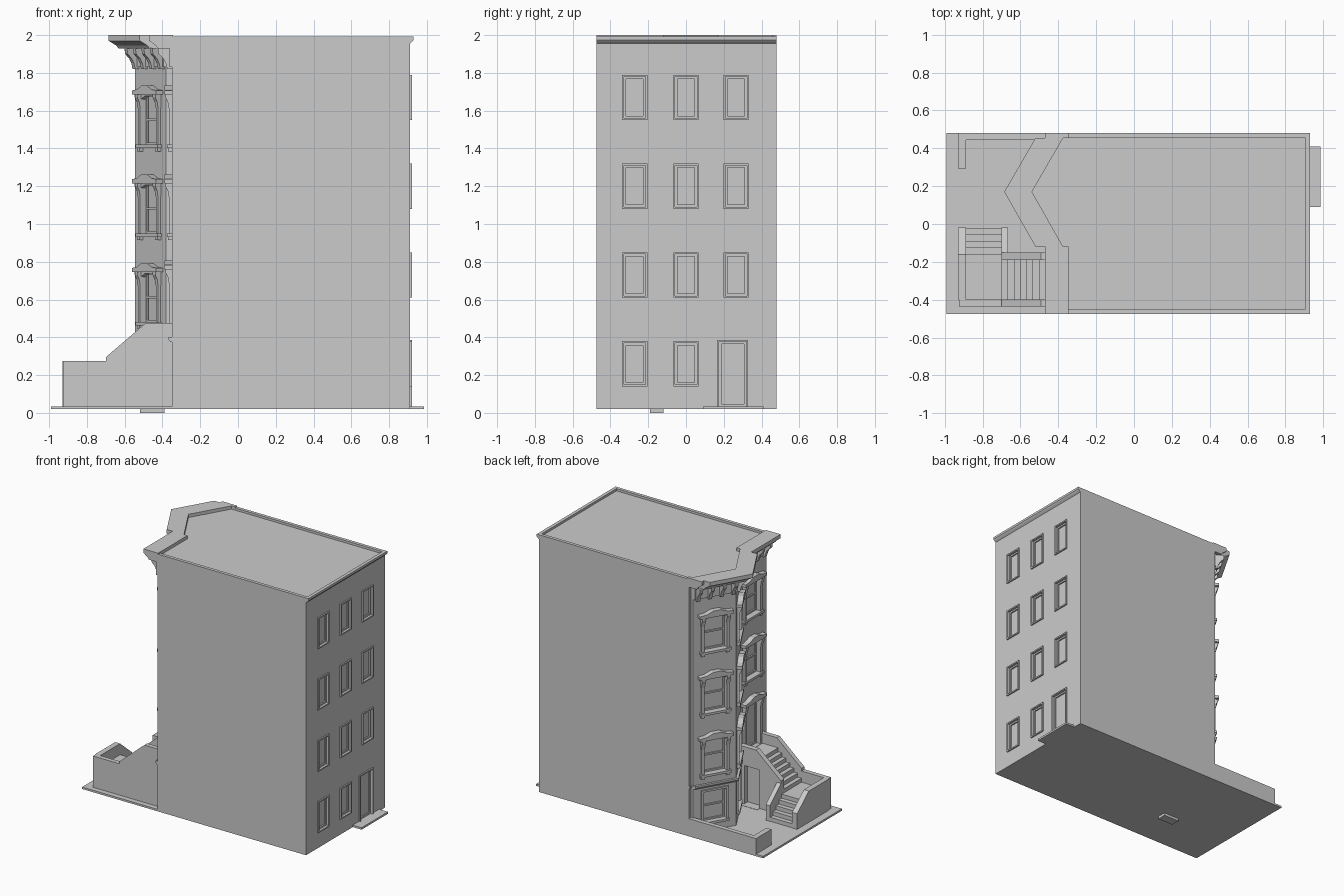
import bpy, bmesh
from mathutils import Vector, Matrix

if "Cube" in bpy.data.objects:
    bpy.data.objects.remove(bpy.data.objects["Cube"])

parts = {}


def add_prism(name, bottom, top):
    """Solid between two matching loops of 3D points, added to a named part."""
    bm = parts.setdefault(name, bmesh.new())
    a = [bm.verts.new(p) for p in bottom]
    b = [bm.verts.new(p) for p in top]
    n = len(a)
    fs = [bm.faces.new(a), bm.faces.new(b)]
    fs += [bm.faces.new((a[i], a[(i + 1) % n], b[(i + 1) % n], b[i])) for i in range(n)]
    bmesh.ops.recalc_face_normals(bm, faces=fs)


def box(name, x0, x1, y0, y1, z0, z1):
    q = [(x0, y0), (x1, y0), (x1, y1), (x0, y1)]
    add_prism(name, [(x, y, z0) for x, y in q], [(x, y, z1) for x, y in q])


class Wall:
    """Local frame on a wall: u along it, n outward, z up."""
    def __init__(self, x, y, nx, ny):
        self.o = Vector((x, y, 0))
        self.n = Vector((nx, ny, 0)).normalized()
        self.u = Vector((0, 0, 1)).cross(self.n)

    def p(self, u, n, z):
        return self.o + self.u * u + self.n * n + Vector((0, 0, z))

    def face(self, name, pts, n0, n1):
        add_prism(name, [self.p(u, n0, z) for u, z in pts], [self.p(u, n1, z) for u, z in pts])

    def box(self, name, u0, u1, n0, n1, z0, z1):
        self.face(name, [(u0, z0), (u1, z0), (u1, z1), (u0, z1)], n0, n1)

    def section(self, name, pts, u0, u1):
        add_prism(name, [self.p(u0, n, z) for n, z in pts], [self.p(u1, n, z) for n, z in pts])


def front_line(o):
    """Street facade line with its pointed bay, offset outward by o."""
    k = 1.17 * o
    return [(-.35 - o, -.475), (-.35 - o, -.12), (-.38 - k, -.12), (-.545 - k, .17),
            (-.38 - k, .455), (-.35 - o, .455), (-.35 - o, .48)]


def sweep(name, prof):
    """Sweep an (offset, z) profile along the street facade."""
    bm = parts.setdefault(name, bmesh.new())
    cols = [[bm.verts.new((x, y, z)) for x, y in front_line(o)] for o, z in prof]
    fs = [bm.faces.new([c[0] for c in cols]), bm.faces.new([c[-1] for c in cols])]
    for i in range(len(cols)):
        a, b = cols[i], cols[(i + 1) % len(cols)]
        fs += [bm.faces.new((a[j], a[j + 1], b[j + 1], b[j])) for j in range(len(a) - 1)]
    bmesh.ops.recalc_face_normals(bm, faces=fs)


flat = Wall(-.35, -.297, -1, 0)
bay_a = Wall(-.4625, .025, -.29, -.165)
bay_b = Wall(-.4625, .3125, -.285, .165)
back = Wall(.91, 0, 1, 0)

# House body
foot = front_line(0) + [(.91, .48), (.91, -.475)]
add_prism("house_body", [(x, y, .02) for x, y in foot], [(x, y, 1.975) for x, y in foot])


def sash(w, c, h, z0, z1, n, mid=True):
    """Thin sash bars inside a recessed opening."""
    t = .012
    for s in (-1, 1):
        a, b = sorted((c + s * h, c + s * (h - t)))
        w.box("window_sashes", a, b, n - .01, n, z0, z1)
    for z in [z0, z1 - t] + ([(z0 + z1 - t) / 2] if mid else []):
        w.box("window_sashes", c - h + t, c + h - t, n - .01, n, z, z + t)


def street_opening(w, z, door=False):
    """Opening with jambs, consoles, pediment hood and sill; z is the hood underside."""
    h = .085
    z0 = .40 if door else z - .265
    w.box("cutter", -h, h, -.035, .06, z0, z)
    sash(w, 0, h, z0, z, -.02, not door)
    for s in (-1, 1):
        a, b = sorted((s * h, s * (h + .022)))
        w.box("window_jambs", a, b, -.005, .016, z0, z)
        w.section("window_consoles", [(0, z - .07), (.018, z - .07), (.022, z - .04),
                                      (.034, z - .015), (.034, z), (0, z)], a - .003, b + .003)
        if not door:
            w.box("window_sills", a - .002, b + .002, -.005, .02, z0 - .035, z0 - .018)
    # shallow arch under the hood
    w.face("window_hoods", [(-h, z - .025), (-h * .5, z - .008), (h * .5, z - .008), (h, z - .025),
                            (h, z), (-h, z)], -.015, .012)
    w.face("window_hoods", [(-.13, z), (.13, z), (.13, z + .022), (.08, z + .027), (.03, z + .047),
                            (-.03, z + .047), (-.08, z + .027), (-.13, z + .022)], -.005, .04)
    if not door:
        w.box("window_sills", -.118, .118, -.02, .026, z0 - .018, z0)


for w in (flat, bay_a, bay_b):
    for z in (1.685, 1.215):
        street_opening(w, z)
    street_opening(w, .76 if w is flat else .745, w is flat)
    # Cornice brackets
    for u in (-.135, -.045, .045, .135):
        w.section("cornice_brackets", [(0, 1.82), (.025, 1.82), (.032, 1.85), (.045, 1.875),
                                       (.07, 1.9), (.075, 1.932), (0, 1.932)], u - .013, u + .013)

# Ground floor bay windows
for w in (bay_a, bay_b):
    w.box("cutter", -.085, .085, -.035, .06, .11, .34)
    sash(w, 0, .085, .11, .34, -.02)
    w.box("window_sills", -.105, .105, -.02, .02, .092, .11)
    for s in (-1, 1):
        w.box("window_jambs", s * .095 - .01, s * .095 + .01, -.005, .01, .11, .355)
    w.box("window_jambs", -.085, .085, -.005, .01, .34, .355)


def back_opening(c, h, z0, z1, door=False):
    t = .01
    back.box("cutter", c - h + t, c + h - t, -.018, .05, z0 + (0 if door else t), z1 - t)
    sash(back, c, h - t, z0 + (0 if door else t), z1 - t, -.008, False)
    for s in (-1, 1):
        a, b = sorted((c + s * h, c + s * (h - t)))
        back.box("back_frames", a, b, -.005, .01, z0, z1)
    back.box("back_frames", c - h + t, c + h - t, -.005, .01, z1 - t, z1)
    if not door:
        back.box("back_frames", c - h + t, c + h - t, -.005, .01, z0, z0 + t)


# Back windows and back door
for z in (.14, .61, 1.08, 1.55):
    for c in (-.272, 0, .265):
        if not (c > .2 and z < .2):
            back_opening(c, .067, z, z + .24)
back_opening(.247, .082, .035, .387, True)

# Street cornice, frieze and belt course
sweep("street_cornice", [(-.005, 1.93), (.075, 1.93), (.085, 1.945), (.12, 1.97), (.12, 2.0), (-.005, 2.0)])
sweep("street_frieze", [(-.005, 1.83), (.012, 1.83), (.012, 1.93), (-.005, 1.93)])
sweep("belt_course", [(-.005, .375), (.008, .375), (.018, .388), (.018, .402), (-.005, .402)])

# Roof parapets and rear cornice
for y in (-.475, .455):
    box("side_parapets", -.36, .91, y, y + .025, 1.97, 1.992)
back.section("rear_cornice", [(0, 1.955), (.012, 1.965), (.02, 1.975), (.02, 1.992), (-.005, 1.992), (-.005, 1.955)],
             -.475, .48)
box("corner_pilaster", -.362, -.345, .457, .48, .035, 1.83)

# Front court, back step, threshold
box("front_court", -.99, -.35, -.475, .48, .02, .035)
box("back_step", .9, .985, .09, .41, .02, .035)
box("threshold", -.52, -.39, -.19, -.12, 0, .037)

# Garden wall
box("garden_wall", -.93, -.35, .445, .48, .035, .155)
box("garden_wall", -.93, -.888, .293, .445, .035, .155)

# Stoop steps and landings
for i in range(4):
    y = -.16 + .035 * i
    box("stoop_steps", -.89, -.70, y, y + .035, .035, .159 - .031 * i)
box("stoop_landing", -.89, -.70, -.40, -.16, .035, .19)
for i in range(7):
    x = -.70 + .033 * i
    box("stoop_steps", x, x + .033, -.40, -.19, .035, .19 + .03 * (i + 1))
box("stoop_landing", -.469, -.345, -.40, -.19, .035, .40)


def wall_y(name, pts, y0, y1):
    add_prism(name, [(x, y0, z) for x, z in pts], [(x, y1, z) for x, z in pts])


def wall_x(name, pts, x0, x1):
    add_prism(name, [(x0, y, z) for y, z in pts], [(x1, y, z) for y, z in pts])


# Stoop side walls, the inner one with a doorway under the stairs
rise = [(-.70, .295), (-.49, .475), (-.345, .475), (-.345, .035)]
wall_y("stoop_outer_wall", [(-.925, .035), (-.925, .275), (-.70, .275)] + rise, -.435, -.40)
wall_y("stoop_inner_wall", [(-.70, .035)] + rise +
       [(-.39, .035), (-.39, .33), (-.52, .33), (-.52, .035)], -.19, -.15)
wall_x("stoop_street_wall", [(-.40, .035), (-.40, .275), (-.16, .275), (-.018, .155), (-.018, .035)], -.93, -.888)
wall_x("stoop_newel_wall", [(-.15, .035), (-.15, .275), (-.018, .155), (-.018, .035)], -.70, -.665)

# Make the objects
for name, bm in parts.items():
    me = bpy.data.meshes.new(name)
    bm.to_mesh(me)
    bm.free()
    bpy.context.collection.objects.link(bpy.data.objects.new(name, me))

# Cut the openings out of the house body
body, cutter = bpy.data.objects["house_body"], bpy.data.objects["cutter"]
cutter.hide_render = True
mod = body.modifiers.new("openings", 'BOOLEAN')
mod.operation, mod.solver, mod.object = 'DIFFERENCE', 'EXACT', cutter
bpy.context.view_layer.objects.active = body
bpy.ops.object.modifier_apply(modifier=mod.name)
bpy.data.objects.remove(cutter)
